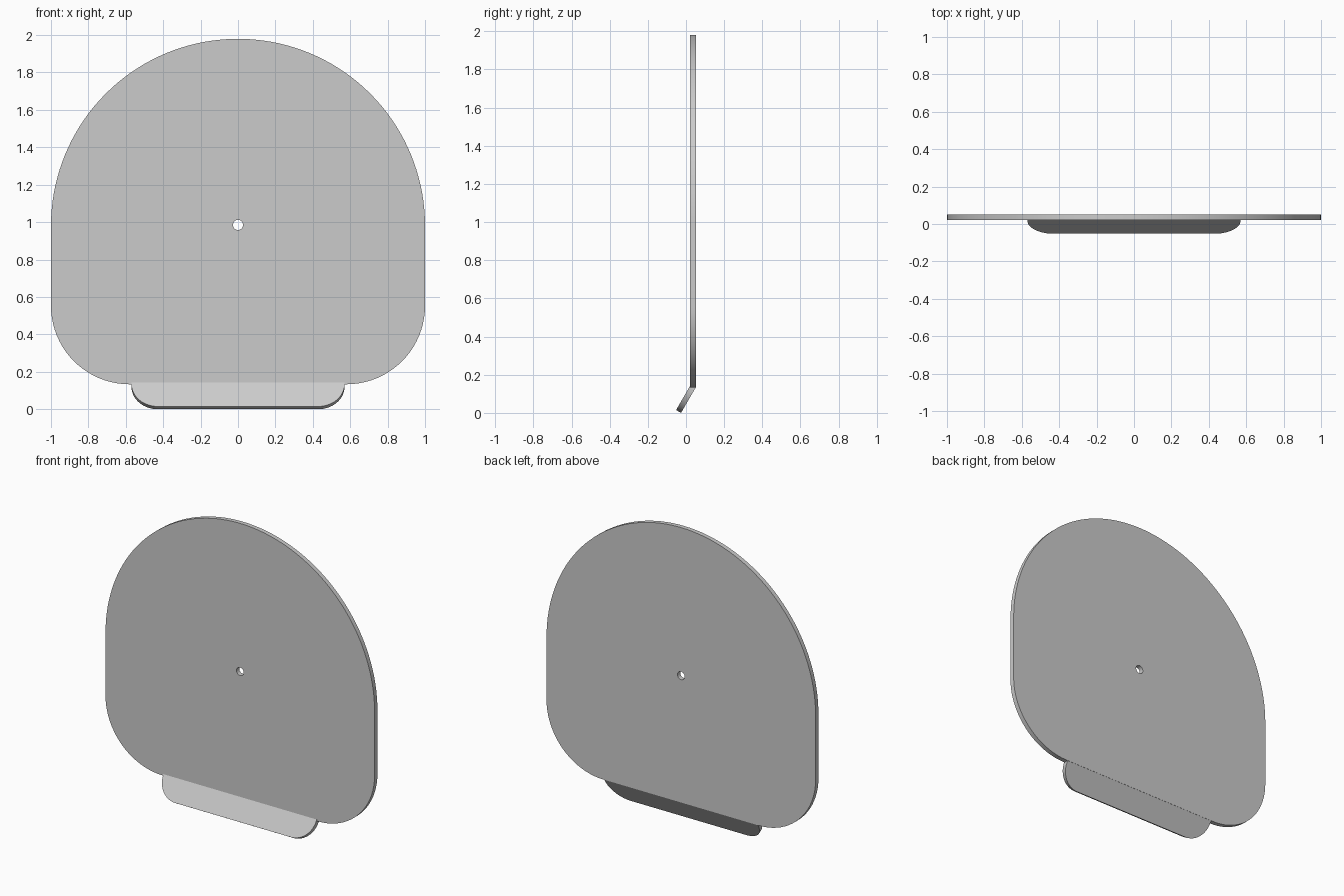
import bpy
import bmesh
from math import sin, cos, radians

cube = bpy.data.objects.get("Cube")
if cube:
    bpy.data.objects.remove(cube, do_unlink=True)

THICK = 0.03
FRONT_Y = 0.022          # front face of the upright plate
BOTTOM_Z = 0.133         # lower edge of the plate
BEND_Z = 0.143           # bend line on the front face
BEND = radians(30)
MITRE = 0.008            # extra length on the outside of the bend

grey = bpy.data.materials.new("light_grey")
grey.use_nodes = True
grey.diffuse_color = (0.6, 0.6, 0.6, 1)
grey.node_tree.nodes["Principled BSDF"].inputs["Base Color"].default_value = (0.6, 0.6, 0.6, 1)


def arc(cx, cz, r, start, end, steps):
    angles = [radians(start + (end - start) * i / steps) for i in range(steps + 1)]
    return [(cx + r * cos(a), cz + r * sin(a)) for a in angles]


def sheet(name, loops, place):
    """Solid sheet from closed outlines; place(u, v, back) gives the 3D point."""
    bm = bmesh.new()
    rims = ([], [])
    for loop in loops:
        rings = [[bm.verts.new(place(u, v, back)) for u, v in loop] for back in (0, 1)]
        n = len(loop)
        for back in (0, 1):
            for i in range(n):
                rims[back].append(bm.edges.new((rings[back][i], rings[back][(i + 1) % n])))
        for i in range(n):
            j = (i + 1) % n
            bm.faces.new((rings[0][i], rings[0][j], rings[1][j], rings[1][i]))
    for rim in rims:
        bmesh.ops.triangle_fill(bm, edges=rim, use_beauty=True, use_dissolve=False)
    bmesh.ops.recalc_face_normals(bm, faces=bm.faces)
    mesh = bpy.data.meshes.new(name)
    bm.to_mesh(mesh)
    bm.free()
    mesh.materials.append(grey)
    obj = bpy.data.objects.new(name, mesh)
    bpy.context.collection.objects.link(obj)
    bpy.ops.object.select_all(action="DESELECT")
    obj.select_set(True)
    bpy.context.view_layer.objects.active = obj
    bpy.ops.object.shade_smooth_by_angle(angle=radians(30))
    return obj


def place_plate(x, z, back):
    return (x, FRONT_Y + THICK * back, z)


def place_flap(x, d, back):
    # d is the distance down the slope from the bend
    if back:
        y, z = FRONT_Y + THICK, BEND_Z - MITRE
        d += MITRE if d > 0 else 0
    else:
        y, z = FRONT_Y, BEND_Z
    return (x, y - d * sin(BEND), z - d * cos(BEND))


# Upright plate: half-round top, rounded lower corners, small centre hole
corner = 0.42
outline = (arc(0, 0.98, 1, 0, 180, 72)
           + arc(corner - 1, BOTTOM_Z + corner, corner, 180, 270, 20)
           + arc(1 - corner, BOTTOM_Z + corner, corner, 270, 360, 20))
hole = arc(0, 0.985, 0.027, 0, 360, 24)[:-1]
sheet("upright_plate", [outline, hole], place_plate)

# Lower flap bent forward, rounded at its free corners
half, length, r = 0.57, 0.148, 0.14
flap = ([(-half, 0)] + arc(r - half, length - r, r, 180, 90, 14)
        + arc(half - r, length - r, r, 90, 0, 14) + [(half, 0)])
sheet("bent_flap", [flap], place_flap)
